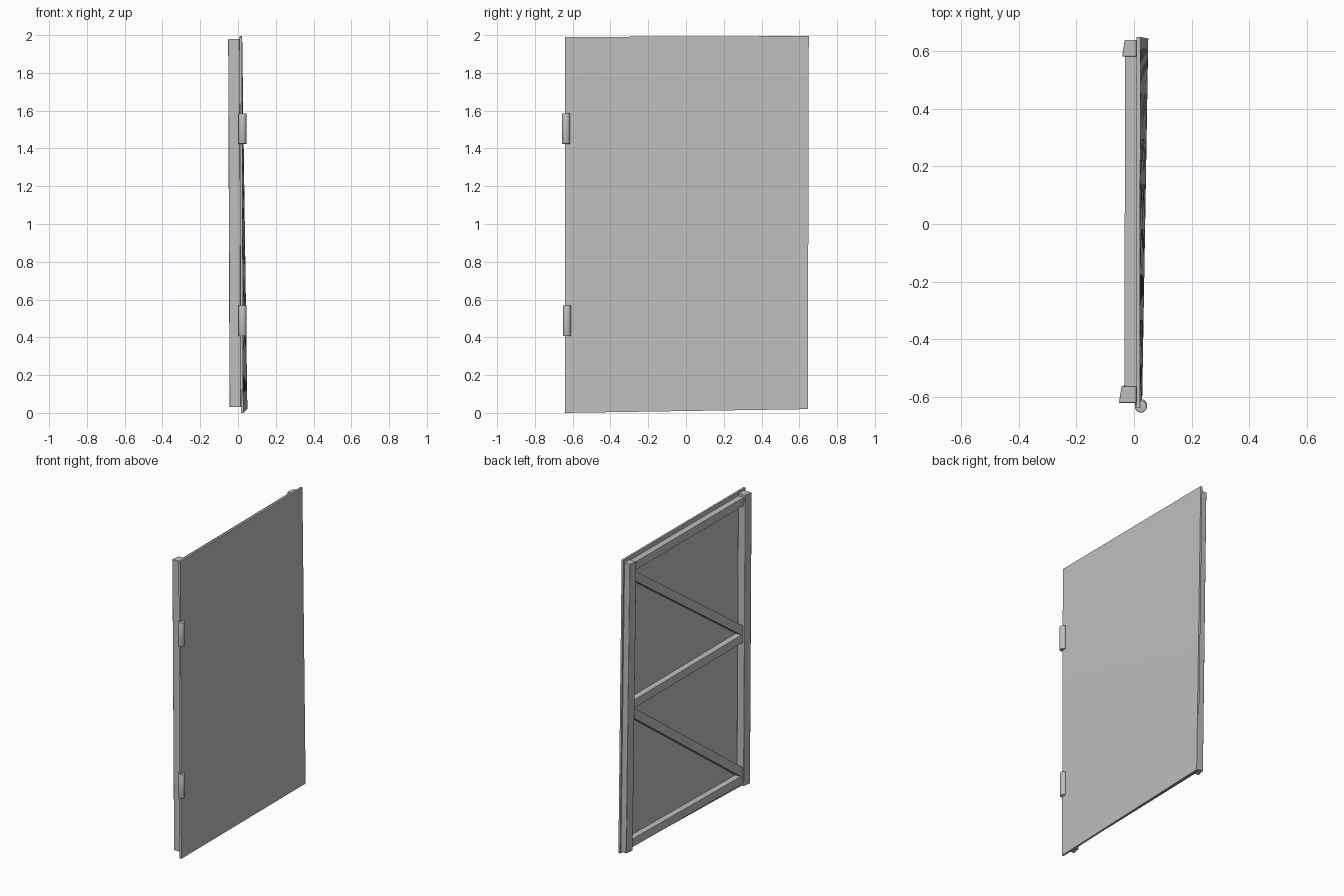
import bpy
import bmesh
from mathutils import Vector

cube = bpy.data.objects.get("Cube")
if cube:
    bpy.data.objects.remove(cube, do_unlink=True)

# One plain grey for the whole door
grey = bpy.data.materials.new("plain_grey")
grey.use_nodes = True
colour = (0.52, 0.52, 0.52, 1)
grey.diffuse_color = colour
grey.node_tree.nodes["Principled BSDF"].inputs["Base Color"].default_value = colour


def finish(name, bm, bevel=0):
    bmesh.ops.recalc_face_normals(bm, faces=bm.faces)
    mesh = bpy.data.meshes.new(name)
    bm.to_mesh(mesh)
    bm.free()
    mesh.materials.append(grey)
    obj = bpy.data.objects.new(name, mesh)
    bpy.context.collection.objects.link(obj)
    if bevel:
        mod = obj.modifiers.new("soft_edges", "BEVEL")
        mod.width = bevel
        mod.segments = 2
    bpy.ops.object.select_all(action="DESELECT")
    obj.select_set(True)
    bpy.context.view_layer.objects.active = obj
    bpy.ops.object.shade_smooth_by_angle()
    return obj


def mix(a, b, t):
    return a + (b - a) * t


def panel_x(y, z):
    """Inner face of the slightly twisted, leaning panel."""
    back = (y + 0.64) / 1.29
    return mix(mix(0.015, 0.037, back), mix(0.008, 0.009, back), z / 2)


def block(name, corners, near, far, cuts=0, bevel=0, skew=0):
    """Slab over a four-cornered (y, z) outline that follows the panel."""
    low_a, low_b, high_a, high_b = [Vector(c) for c in corners]
    bm = bmesh.new()
    bmesh.ops.create_cube(bm, size=1)
    if cuts:
        bmesh.ops.subdivide_edges(bm, edges=bm.edges[:], cuts=cuts, use_grid_fill=True)
    for v in bm.verts:
        u, s, t = v.co + Vector((0.5, 0.5, 0.5))
        y, z = mix(mix(low_a, low_b, s), mix(high_a, high_b, s), t)
        offset = mix(near, far, u) + skew * (s - 0.5) * (1 - u)
        v.co = (panel_x(y, z) + offset, y, z)
    return finish(name, bm, bevel)


def beam(name, start, end, width, depth):
    a, b = Vector(start), Vector(end)
    along = (b - a).normalized()
    side = Vector((-along.y, along.x)) * width / 2
    block(name, (a - side, a + side, b - side, b + side), -depth, 0)


# Door panel
block("door_panel", ((-0.64, 0.0), (0.645, 0.02), (-0.64, 1.99), (0.65, 1.995)),
      0, 0.013, cuts=7)

# Upright posts behind the panel
block("front_post", ((-0.615, 0.03), (-0.56, 0.03), (-0.622, 1.98), (-0.565, 1.98)),
      -0.056, 0, bevel=0.003, skew=0.009)
block("back_post", ((0.585, 0.03), (0.64, 0.03), (0.583, 1.975), (0.64, 1.975)),
      -0.046, 0, bevel=0.003, skew=0.009)

# Level rails
for name, z_front, z_back in (("top_rail", 1.935, 1.94),
                              ("middle_rail", 1.02, 1.01),
                              ("bottom_rail", 0.07, 0.075)):
    beam(name, (-0.57, z_front), (0.59, z_back), 0.055, 0.041)

# Slanted braces
for name, low, high in (("upper_brace", 1.06, 1.88), ("lower_brace", 0.11, 0.96)):
    beam(name, (-0.575, low), (0.59, high), 0.055, 0.041)

# Hinge barrels on the front edge
for name, y, z in (("upper_hinge", -0.635, 1.505), ("lower_hinge", -0.63, 0.488)):
    bm = bmesh.new()
    bmesh.ops.create_cone(bm, cap_ends=True, segments=24, radius1=0.021,
                          radius2=0.021, depth=0.162)
    bmesh.ops.translate(bm, verts=bm.verts, vec=(0.024, y, z))
    rims = [e for e in bm.edges if abs(e.verts[0].co.z - e.verts[1].co.z) < 0.01]
    bmesh.ops.bevel(bm, geom=rims, offset=0.003, segments=2, affect="EDGES", profile=0.5)
    finish(name, bm)
